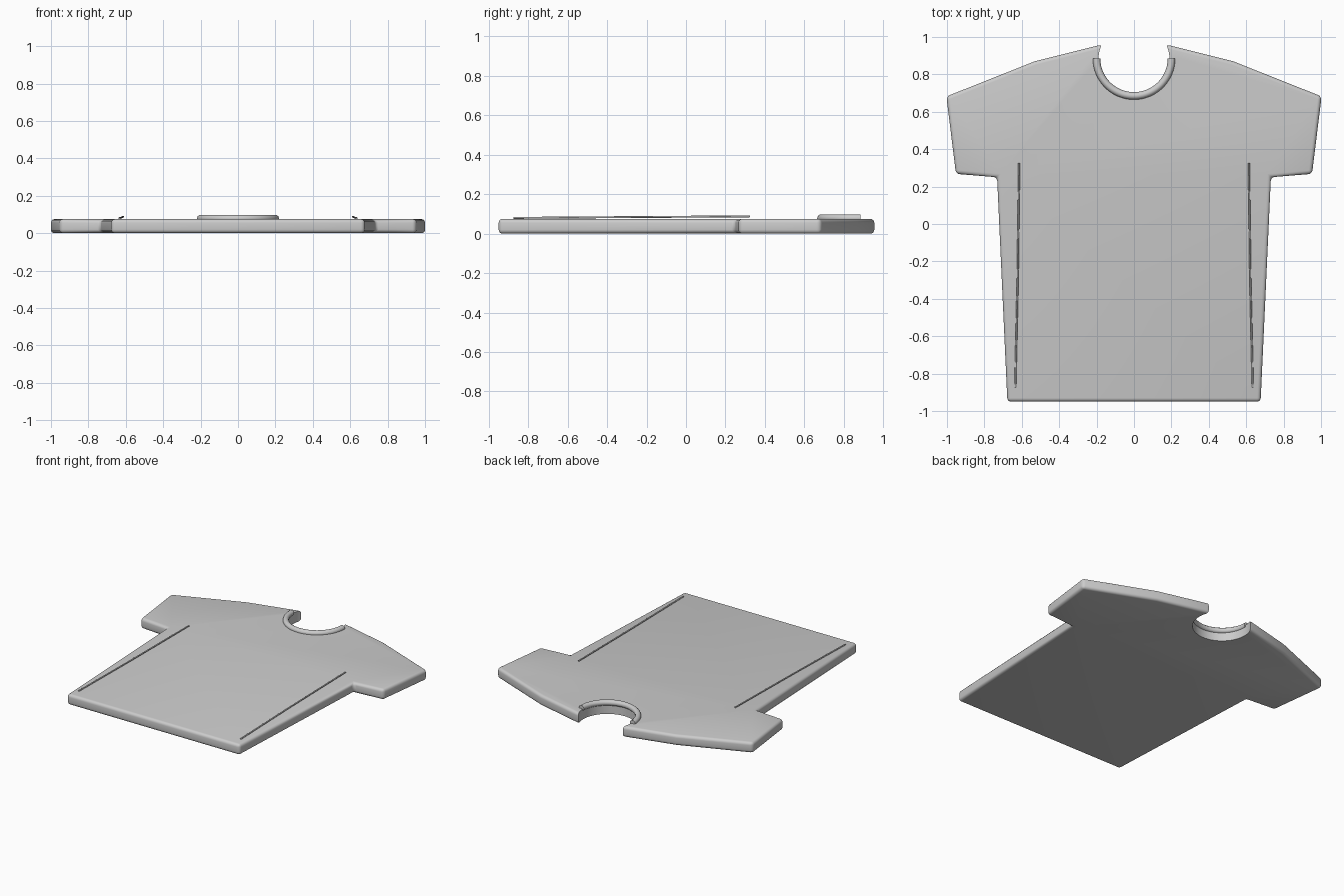
import bpy, bmesh, math

if "Cube" in bpy.data.objects:
    bpy.data.objects.remove(bpy.data.objects["Cube"])

T = 0.075          # slab thickness
NECK = (0, 0.88)   # neckline centre


def tube(name, points, radius):
    """Thin capped round tube along a path."""
    cu = bpy.data.curves.new(name, 'CURVE')
    cu.dimensions = '3D'
    cu.bevel_depth = radius
    cu.bevel_resolution = 3
    cu.use_fill_caps = True
    sp = cu.splines.new('POLY')
    sp.points.add(len(points) - 1)
    for p, co in zip(sp.points, points):
        p.co = (*co, 1)
    ob = bpy.data.objects.new(name, cu)
    bpy.context.collection.objects.link(ob)
    bpy.ops.object.select_all(action='DESELECT')
    ob.select_set(True)
    bpy.context.view_layer.objects.active = ob
    bpy.ops.object.convert(target='MESH')
    bpy.ops.object.shade_smooth_by_angle(angle=math.radians(40))
    return bpy.context.object


# shirt body: mirrored outline, extruded
half = [(0.677, -0.95), (0.732, 0.25), (0.952, 0.268),
        (1.003, 0.682), (0.53, 0.87), (0.19, 0.955)]
outline = half + [(-x, y) for x, y in reversed(half)]
bm = bmesh.new()
face = bm.faces.new([bm.verts.new((x, y, 0)) for x, y in outline])
ext = bmesh.ops.extrude_face_region(bm, geom=[face])
bmesh.ops.translate(bm, vec=(0, 0, T),
                    verts=[v for v in ext['geom'] if isinstance(v, bmesh.types.BMVert)])
bmesh.ops.recalc_face_normals(bm, faces=bm.faces)
me = bpy.data.meshes.new('shirt_body')
bm.to_mesh(me)
bm.free()
body = bpy.data.objects.new('shirt_body', me)
bpy.context.collection.objects.link(body)

# neckline cutter
bpy.ops.mesh.primitive_cylinder_add(vertices=64, radius=0.19, depth=0.4,
                                    location=(*NECK, T / 2))
cutter = bpy.context.object
cutter.name = 'neck_cutter'
cutter.hide_render = True

# rounded edges, then the neckline cut
bev = body.modifiers.new('round_edges', 'BEVEL')
bev.width = 0.02
bev.segments = 4
bev.limit_method = 'ANGLE'
bev.angle_limit = math.radians(30)
cut = body.modifiers.new('neck_cut', 'BOOLEAN')
cut.operation = 'DIFFERENCE'
cut.solver = 'EXACT'
cut.object = cutter
bpy.ops.object.select_all(action='DESELECT')
body.select_set(True)
bpy.context.view_layer.objects.active = body
for m in ('round_edges', 'neck_cut'):
    bpy.ops.object.modifier_apply(modifier=m)
bpy.ops.object.shade_smooth_by_angle(angle=math.radians(35))
bpy.data.objects.remove(cutter)

# collar: half ring around the neckline
arc = [math.pi * (1 + i / 40) for i in range(41)]
tube('collar', [(0.2 * math.cos(a), 0.885 + 0.2 * math.sin(a), T + 0.003) for a in arc], 0.02)

# side seams
for side, s in (('left', -1), ('right', 1)):
    tube(f'side_seam_{side}', [(s * 0.614, 0.325, 0.088), (s * 0.622, -0.3, 0.084),
                               (s * 0.635, -0.875, 0.08)], 0.005)
